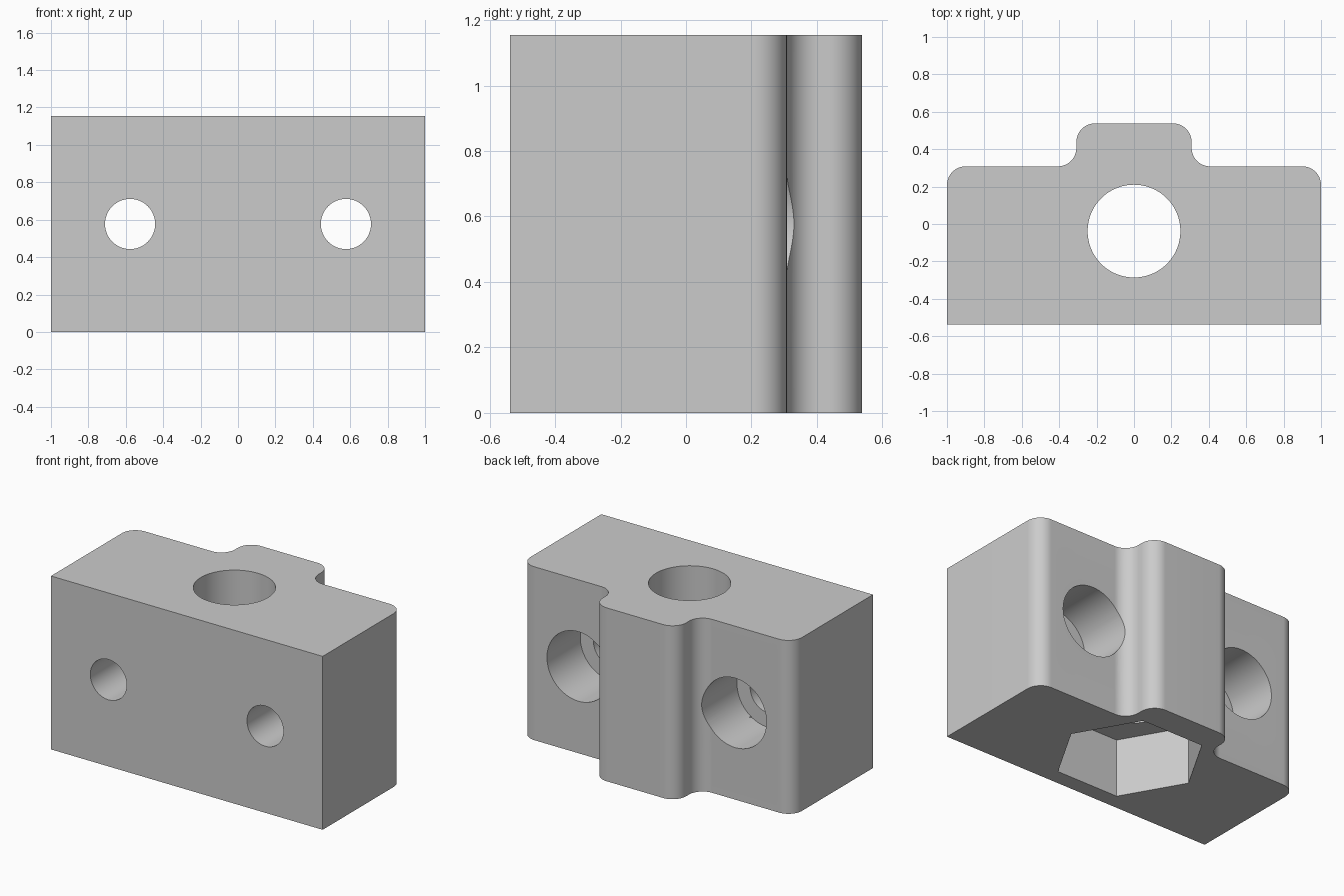
import bpy, bmesh, math
from mathutils import Matrix, Vector

cube = bpy.data.objects.get("Cube")
if cube:
    bpy.data.objects.remove(cube, do_unlink=True)

# Main dimensions
HEIGHT = 1.154
FRONT, SHOULDER, BACK = -0.538, 0.308, 0.538
BOSS = 0.308           # half width of the rear boss
FILLET = 0.1
BORE_Y = -0.038
SCREW_X, SCREW_Z = 0.577, 0.577

grey = bpy.data.materials.new("grey plastic")
grey.use_nodes = True
grey.diffuse_color = (0.6, 0.6, 0.6, 1)
grey.node_tree.nodes["Principled BSDF"].inputs["Base Color"].default_value = (0.6, 0.6, 0.6, 1)


def make_object(name, bm):
    bmesh.ops.recalc_face_normals(bm, faces=bm.faces[:])
    mesh = bpy.data.meshes.new(name)
    bm.to_mesh(mesh)
    bm.free()
    mesh.materials.append(grey)
    obj = bpy.data.objects.new(name, mesh)
    bpy.context.collection.objects.link(obj)
    return obj


def arc(cx, cy, start, end, steps=20):
    """Points of a fillet arc, angles in degrees."""
    angles = [math.radians(start + (end - start) * i / steps) for i in range(steps + 1)]
    return [(cx + FILLET * math.cos(a), cy + FILLET * math.sin(a)) for a in angles]


def prism(name, outline, z0, z1):
    bm = bmesh.new()
    face = bm.faces.new([bm.verts.new((x, y, z0)) for x, y in outline])
    top = bmesh.ops.extrude_face_region(bm, geom=[face])["geom"]
    verts = [v for v in top if isinstance(v, bmesh.types.BMVert)]
    bmesh.ops.translate(bm, verts=verts, vec=(0, 0, z1 - z0))
    return make_object(name, bm)


def cylinder_y(name, x, radius, y0, y1):
    bm = bmesh.new()
    place = Matrix.Translation((x, (y0 + y1) / 2, SCREW_Z)) @ Matrix.Rotation(math.pi / 2, 4, "X")
    bmesh.ops.create_cone(bm, cap_ends=True, segments=96, radius1=radius,
                          radius2=radius, depth=y1 - y0, matrix=place)
    return make_object(name, bm)


def polygon(sides, radius):
    return [(radius * math.cos(math.tau * i / sides),
             BORE_Y + radius * math.sin(math.tau * i / sides)) for i in range(sides)]


# Block outline: right half, then mirrored
half = [(1, FRONT)]
half += arc(1 - FILLET, SHOULDER - FILLET, 0, 90)
half += arc(BOSS + FILLET, SHOULDER + FILLET, 270, 180)
half += arc(BOSS - FILLET, BACK - FILLET, 0, 90)
outline = half + [(-x, y) for x, y in reversed(half)]
block = prism("clamp_block", outline, 0, HEIGHT)

# Vertical bore with a hexagonal nut pocket underneath
cutters = [
    prism("bore_cutter", polygon(128, 0.248), 0.2, HEIGHT + 0.1),
    prism("nut_pocket_cutter", polygon(6, 0.455), -0.1, 0.385),
]
# Screw holes, counterbored from the back
for side, x in (("left", SCREW_X), ("right", -SCREW_X)):
    cutters.append(cylinder_y(side + "_screw_cutter", x, 0.134, FRONT - 0.1, 0.2))
    cutters.append(cylinder_y(side + "_counterbore_cutter", x, 0.231, SHOULDER - 0.35, BACK + 0.1))

bpy.ops.object.select_all(action="DESELECT")
block.select_set(True)
bpy.context.view_layer.objects.active = block
for cutter in cutters:
    cutter.hide_render = True
    mod = block.modifiers.new(cutter.name, "BOOLEAN")
    mod.operation = "DIFFERENCE"
    mod.solver = "EXACT"
    mod.object = cutter
    bpy.ops.object.modifier_apply(modifier=mod.name)
    bpy.data.objects.remove(cutter, do_unlink=True)

bpy.ops.object.shade_smooth_by_angle(angle=math.radians(30))
